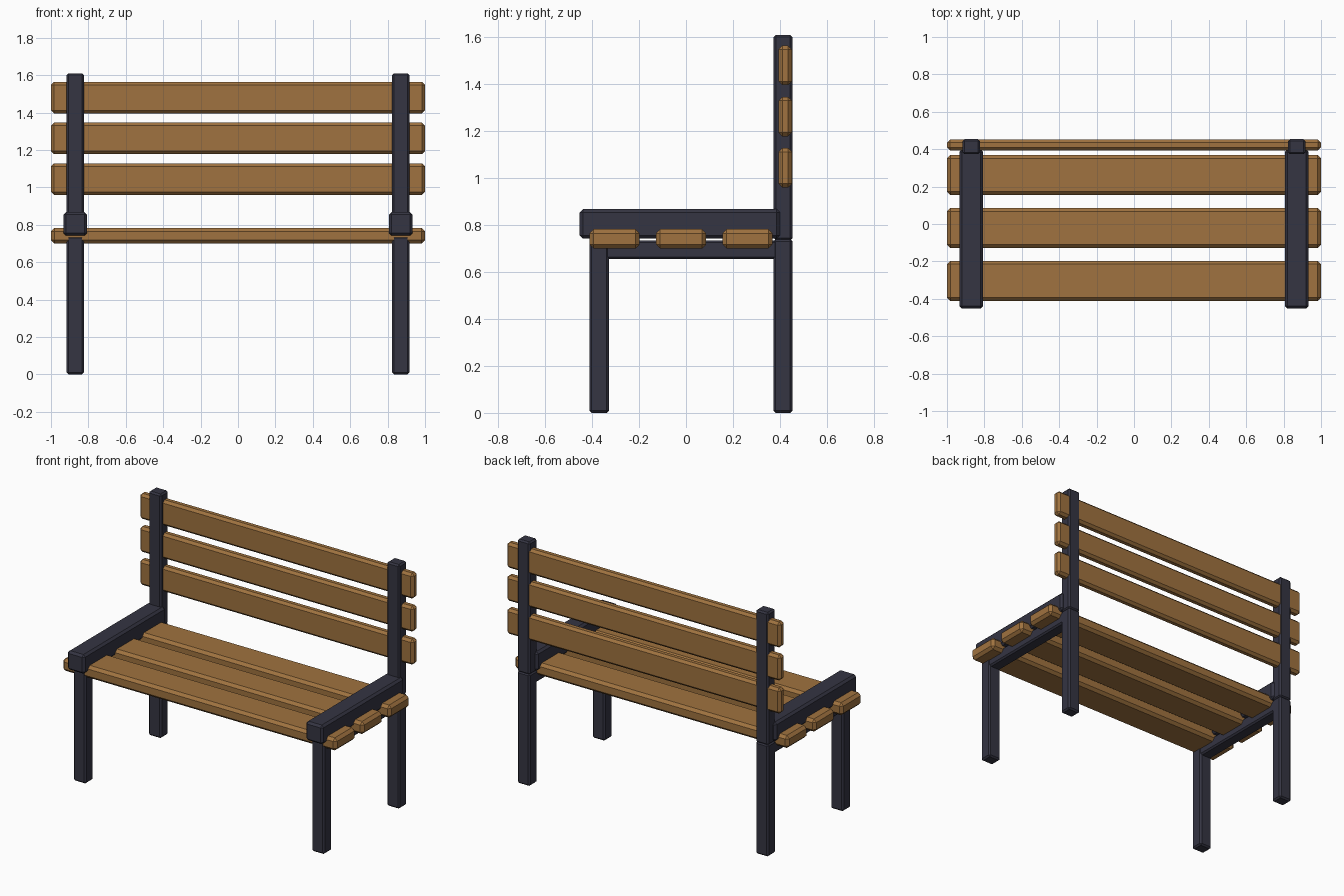
import bpy

if "Cube" in bpy.data.objects:
    bpy.data.objects.remove(bpy.data.objects["Cube"])


def material(name, color):
    m = bpy.data.materials.new(name)
    m.diffuse_color = (*color, 1)
    m.use_nodes = True
    m.node_tree.nodes["Principled BSDF"].inputs["Base Color"].default_value = m.diffuse_color
    return m


WOOD = material("wood", (0.35, 0.17, 0.05))
METAL = material("dark_metal", (0.035, 0.035, 0.055))


def box(name, x, y, z, mat, bevel):
    """Chamfered box from (min, max) ranges on each axis."""
    ranges = (x, y, z)
    bpy.ops.mesh.primitive_cube_add(size=1, location=[(a + b) / 2 for a, b in ranges])
    ob = bpy.context.object
    ob.name = name
    ob.scale = [b - a for a, b in ranges]
    bpy.ops.object.transform_apply(location=False, rotation=False, scale=True)
    mod = ob.modifiers.new("chamfer", "BEVEL")
    mod.width = bevel
    mod.segments = 1
    ob.data.materials.append(mat)
    return ob


# Seat slats
for i in range(3):
    y = -0.304 + i * 0.283
    box(f"seat_slat_{i + 1}", (-1, 1), (y - 0.107, y + 0.107), (0.70, 0.783), WOOD, 0.018)

# Backrest slats, let into the posts
for i in range(3):
    z = 1.044 + i * 0.218
    box(f"back_slat_{i + 1}", (-1, 1), (0.394, 0.451), (z - 0.084, z + 0.084), WOOD, 0.016)

# Side frames: legs, posts, rails and armrests
for side, s in (("left", -1), ("right", 1)):
    c = s * 0.87
    x = (c - 0.046, c + 0.046)
    box(f"{side}_front_leg", x, (-0.412, -0.328), (0, 0.74), METAL, 0.01)
    box(f"{side}_back_leg", x, (0.372, 0.454), (0, 0.74), METAL, 0.01)
    box(f"{side}_back_post", x, (0.373, 0.454), (0.735, 1.61), METAL, 0.01)
    box(f"{side}_seat_rail", (c - 0.042, c + 0.042), (-0.405, 0.445), (0.655, 0.735), METAL, 0.01)
    box(f"{side}_armrest", (c - 0.063, c + 0.063), (-0.453, 0.40), (0.742, 0.868), METAL, 0.014)
